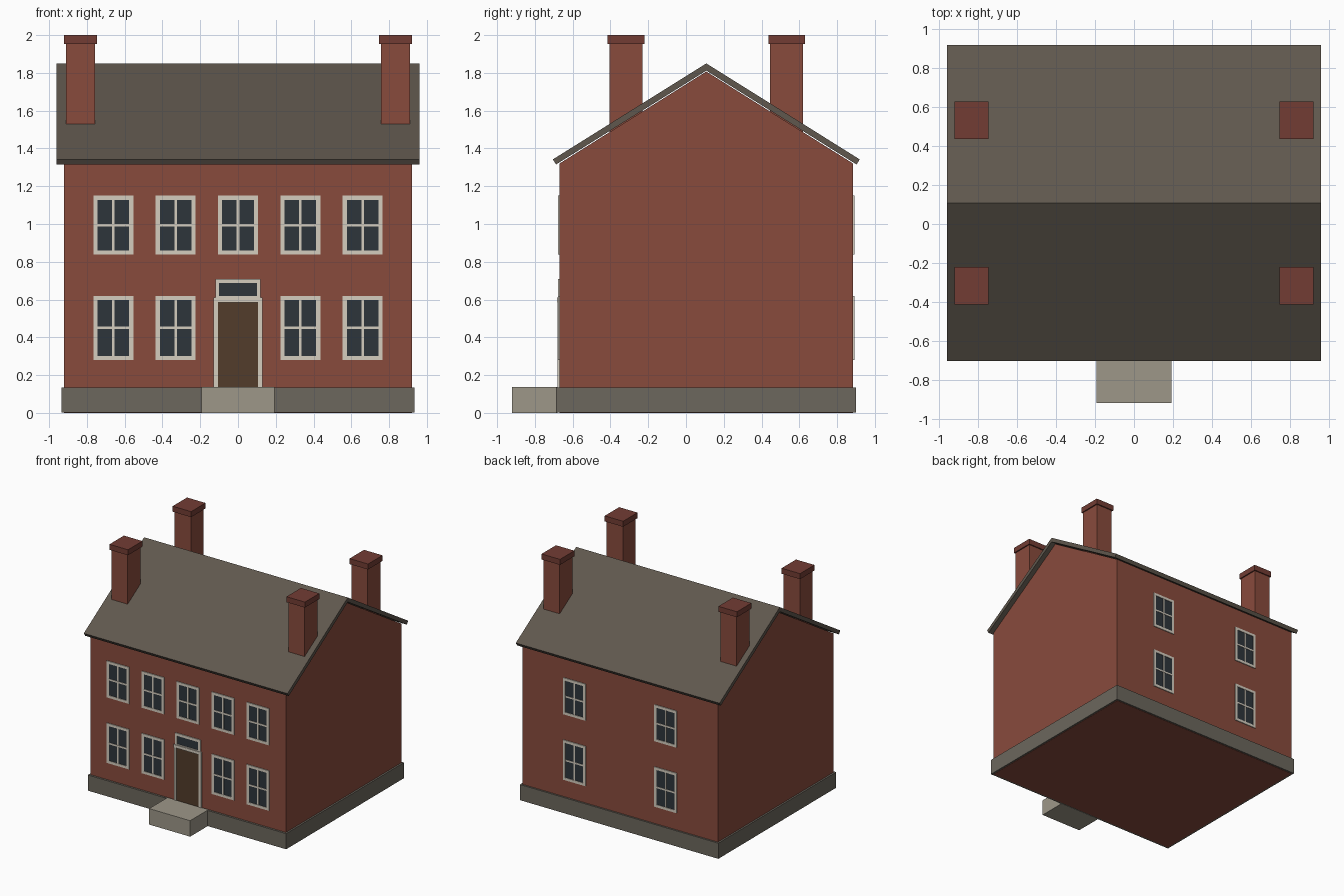
import bpy, bmesh
from mathutils import Matrix

if "Cube" in bpy.data.objects:
    bpy.data.objects.remove(bpy.data.objects["Cube"])


def material(name, rgb):
    m = bpy.data.materials.new(name)
    m.diffuse_color = (*rgb, 1)
    m.use_nodes = True
    m.node_tree.nodes["Principled BSDF"].inputs["Base Color"].default_value = m.diffuse_color
    return m


BRICK = material("brick", (0.25, 0.07, 0.046))
CAP = material("cap_brick", (0.17, 0.046, 0.034))
SLATE = material("slate", (0.115, 0.096, 0.075))
PLINTH = material("plinth_stone", (0.15, 0.136, 0.11))
STEP = material("step_stone", (0.34, 0.31, 0.25))
TRIM = material("cream_trim", (0.66, 0.61, 0.52))
GLASS = material("dark_glass", (0.027, 0.035, 0.044))
DOOR = material("door_wood", (0.084, 0.045, 0.024))


def finish(name, bm, mat):
    bmesh.ops.recalc_face_normals(bm, faces=bm.faces)
    me = bpy.data.meshes.new(name)
    bm.to_mesh(me)
    bm.free()
    me.materials.append(mat)
    ob = bpy.data.objects.new(name, me)
    bpy.context.collection.objects.link(ob)
    return ob


def boxes(name, mat, *spans):
    """One object from boxes given as (x0, x1, y0, y1, z0, z1)."""
    bm = bmesh.new()
    for x0, x1, y0, y1, z0, z1 in spans:
        m = Matrix.Translation(((x0 + x1) / 2, (y0 + y1) / 2, (z0 + z1) / 2))
        m = m @ Matrix.Diagonal((x1 - x0, y1 - y0, z1 - z0, 1))
        bmesh.ops.create_cube(bm, size=1, matrix=m)
    return finish(name, bm, mat)


def extrude_x(name, mat, half, profile):
    """Extrude a (y, z) profile across x from -half to half."""
    bm = bmesh.new()
    face = bm.faces.new([bm.verts.new((-half, y, z)) for y, z in profile])
    out = bmesh.ops.extrude_face_region(bm, geom=[face])["geom"]
    verts = [v for v in out if isinstance(v, bmesh.types.BMVert)]
    bmesh.ops.translate(bm, verts=verts, vec=(2 * half, 0, 0))
    return finish(name, bm, mat)


FRONT, BACK, MID = -0.67, 0.885, 0.1075

# Brick house with gables
extrude_x("house_walls", BRICK, 0.92, [
    (FRONT, 0), (BACK, 0), (BACK, 1.32), (MID, 1.807), (FRONT, 1.32)])

# Stone base and doorstep
boxes("plinth", PLINTH, (-0.935, 0.935, FRONT - 0.017, BACK + 0.015, 0.002, 0.135))
boxes("doorstep", STEP, (-0.193, 0.193, -0.92, FRONT - 0.01, 0, 0.136))

# Folded slate roof
extrude_x("roof", SLATE, 0.96, [
    (MID - 0.8125, 1.342), (MID, 1.85), (MID + 0.8125, 1.342),
    (MID + 0.7955, 1.315), (MID, 1.812), (MID - 0.7955, 1.315)])

# Four chimneys with caps
for sx in (-1, 1):
    for sy in (-1, 1):
        x, y = sx * 0.834, MID + sy * 0.425
        tag = ("left" if sx < 0 else "right") + ("_front" if sy < 0 else "_back")
        boxes("chimney_" + tag, BRICK, (x - 0.077, x + 0.077, y - 0.087, y + 0.087, 1.4, 1.96))
        boxes("chimney_cap_" + tag, CAP, (x - 0.087, x + 0.087, y - 0.097, y + 0.097, 1.953, 2.0))


def window(name, x, z0, z1, wall, out):
    """Sash window on a wall; out is the y direction facing outward."""
    def span(xa, xb, za, zb, depth):
        ya, yb = sorted((wall - out * 0.01, wall + out * depth))
        return (x + xa, x + xb, ya, yb, za, zb)
    w, t, m, d = 0.106, 0.022, 0.007, 0.007
    zc = (z0 + z1) / 2
    boxes(name + "_frame", TRIM,
          span(-w, -w + t, z0, z1, d), span(w - t, w, z0, z1, d),
          span(-w + t, w - t, z0, z0 + t, d), span(-w + t, w - t, z1 - t, z1, d),
          span(-m, m, z0 + t, z1 - t, d - 0.002),
          span(-w + t, w - t, zc - m, zc + m, d - 0.001))
    boxes(name + "_glass", GLASS, span(-w + t, w - t, z0 + t, z1 - t, 0.003))


# Windows: five bays in front (door in the middle), two behind
for floor, z0, z1 in (("lower", 0.28, 0.62), ("upper", 0.838, 1.15)):
    for i in range(-2, 3):
        if i or floor == "upper":
            window(f"front_{floor}_window_{i + 3}", i * 0.33, z0, z1, FRONT, -1)
    for i, x in enumerate((-0.43, 0.43)):
        window(f"back_{floor}_window_{i + 1}", x, z0, z1, BACK, 1)

# Front door, surround and transom light
IN = FRONT + 0.01
boxes("door", DOOR, (-0.106, 0.106, FRONT - 0.004, IN, 0.13, 0.587))
boxes("door_surround", TRIM,
      (-0.129, -0.106, FRONT - 0.01, IN, 0.13, 0.585),
      (0.106, 0.129, FRONT - 0.01, IN, 0.13, 0.585),
      (-0.129, 0.129, FRONT - 0.013, IN, 0.585, 0.61))
boxes("transom_frame", TRIM,
      (-0.12, -0.1, FRONT - 0.008, IN, 0.61, 0.71),
      (0.1, 0.12, FRONT - 0.008, IN, 0.61, 0.71),
      (-0.1, 0.1, FRONT - 0.008, IN, 0.688, 0.71),
      (-0.1, 0.1, FRONT - 0.008, IN, 0.61, 0.618))
boxes("transom_glass", GLASS, (-0.1, 0.1, FRONT - 0.004, IN, 0.618, 0.688))
